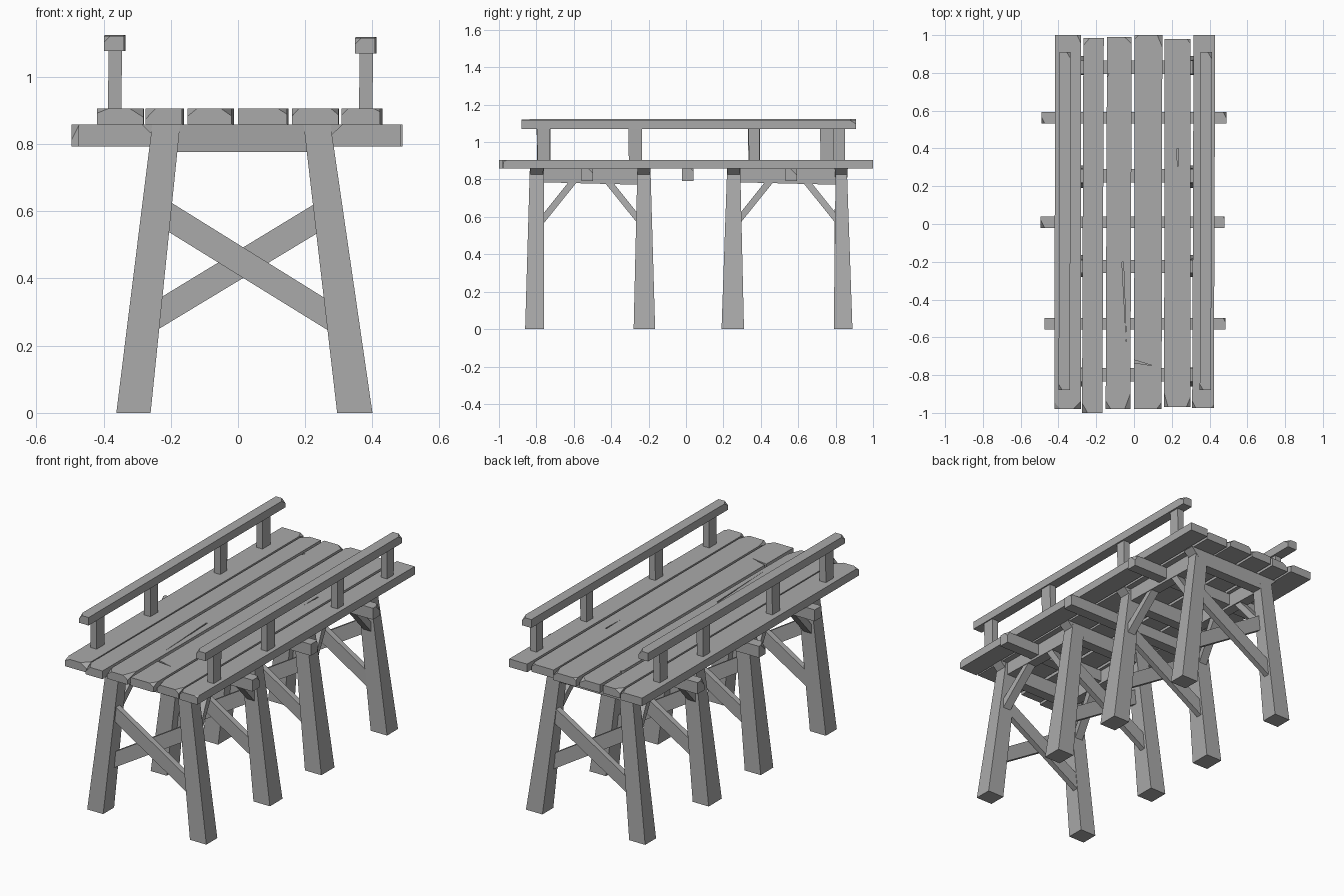
import bpy, bmesh, random
from mathutils import Vector

random.seed(4)
cube = bpy.data.objects.get("Cube")
if cube:
    bpy.data.objects.remove(cube)

wood = bpy.data.materials.new("grey_wood")
wood.use_nodes = True
GREY = (0.4, 0.4, 0.4, 1)
wood.diffuse_color = GREY
wood.node_tree.nodes["Principled BSDF"].inputs["Base Color"].default_value = GREY


def chip(bm, corner, normal, depth):
    """Slice a corner off with a slanted plane."""
    n = Vector(normal).normalized()
    bmesh.ops.bisect_plane(bm, geom=bm.verts[:] + bm.edges[:] + bm.faces[:],
                           plane_co=Vector(corner) - n * depth, plane_no=n, clear_outer=True)
    bmesh.ops.holes_fill(bm, edges=[e for e in bm.edges if e.is_boundary])


def loft(name, start, end, chips=()):
    """Solid between two four-cornered end sections."""
    bm = bmesh.new()
    a = [bm.verts.new(p) for p in start]
    b = [bm.verts.new(p) for p in end]
    bm.faces.new(a)
    bm.faces.new(b)
    for i in range(4):
        j = (i + 1) % 4
        bm.faces.new((a[i], a[j], b[j], b[i]))
    bmesh.ops.recalc_face_normals(bm, faces=bm.faces)
    for c in chips:
        chip(bm, *c)
    bmesh.ops.recalc_face_normals(bm, faces=bm.faces)
    mesh = bpy.data.meshes.new(name)
    bm.to_mesh(mesh)
    bm.free()
    mesh.materials.append(wood)
    obj = bpy.data.objects.new(name, mesh)
    bpy.context.collection.objects.link(obj)
    return obj


def flat(x0, x1, y0, y1, z):
    return [(x0, y0, z), (x1, y0, z), (x1, y1, z), (x0, y1, z)]


def upright(x0, x1, z0, z1, y):
    return [(x0, y, z0), (x1, y, z0), (x1, y, z1), (x0, y, z1)]


def side_on(y0, y1, z0, z1, x):
    return [(x, y0, z0), (x, y1, z0), (x, y1, z1), (x, y0, z1)]


# Deck planks with uneven ends and chipped top corners
planks = []
PLANKS = [(-.42, -.28, -.98, 1), (-.275, -.16, -1, .985), (-.15, -.012, -.98, .99),
          (0, .15, -.98, 1), (.16, .3, -.97, .98), (.308, .43, -.975, 1)]
for x0, x1, y0, y1 in PLANKS:
    chips = []
    for y, sy in ((y0, -1), (y1, 1)):
        for x, sx in ((x0, -1), (x1, 1)):
            if random.random() < .6:
                chips.append(((x, y, .905), (sx * random.uniform(.3, 1), sy * random.uniform(.2, .6), .9),
                              random.uniform(.01, .022)))
    w = random.uniform(0, .008)
    planks.append(loft("deck_plank", upright(x0, x1 - w, .858, .905, y0),
                       upright(x0 + w, x1, .858, .905, y1), chips))


def crack(plank, p, q, width):
    """Cut a tapering split into the top of a plank."""
    p, q = Vector(p), Vector(q)
    side = Vector((p.y - q.y, q.x - p.x)).normalized() * width
    rim = (p, q + side, q - side)
    bm = bmesh.new()
    low = [bm.verts.new((v.x, v.y, .885)) for v in rim]
    top = [bm.verts.new((v.x, v.y, .93)) for v in rim]
    bm.faces.new(low)
    bm.faces.new(top)
    for i in range(3):
        j = (i + 1) % 3
        bm.faces.new((low[i], low[j], top[j], top[i]))
    bmesh.ops.recalc_face_normals(bm, faces=bm.faces)
    mesh = bpy.data.meshes.new("crack_cutter")
    bm.to_mesh(mesh)
    bm.free()
    mesh.materials.append(wood)
    cutter = bpy.data.objects.new("crack_cutter", mesh)
    bpy.context.collection.objects.link(cutter)
    cutter.hide_render = True
    cutter.hide_viewport = True
    mod = plank.modifiers.new("crack", "BOOLEAN")
    mod.operation = "DIFFERENCE"
    mod.solver = "EXACT"
    mod.object = cutter


crack(planks[2], (-.04, -.64), (-.06, -.2), .004)
crack(planks[3], (.1, -.75), (-.01, -.725), .008)
crack(planks[4], (.23, .27), (.232, .4), .004)
crack(planks[2], (-.13, .8), (-.16, .77), .012)

# Long cross bearers under the deck
for x0, x1, y in ((-.475, .485, -.528), (-.495, .48, .01), (-.49, .49, .563)):
    chips = [((sx * .49, y + sy * .03, .858), (sx, sy * .5, .5), .014) for sx, sy in ((-1, -1), (1, 1))]
    loft("cross_bearer", side_on(y - .031, y + .031, .792, .858, x0),
         side_on(y - .031, y + .031, .792, .858, x1), chips)

# Trestles: splayed legs, head beam and crossed braces
TRESTLES = [(-.86, -.76, -.835, -.76), (-.28, -.165, -.26, -.19),
            (.19, .31, .22, .29), (.79, .89, .8, .86)]
for b0, b1, t0, t1 in TRESTLES:
    y = (t0 + t1) / 2
    loft("left_leg", flat(.295, .4, b0, b1, 0), flat(.195, .275, t0, t1, .86))
    loft("right_leg", flat(-.362, -.26, b0, b1, 0), flat(-.255, -.172, t0, t1, .86))
    loft("head_beam", flat(-.2, .225, y - .03, y + .03, .776), flat(-.287, .312, y - .035, y + .035, .858))
    loft("falling_brace", side_on(y - .035, y - .002, .55, .642, -.225),
         side_on(y - .035, y - .002, .235, .325, .285))
    loft("rising_brace", side_on(y + .002, y + .035, .235, .325, -.26),
         side_on(y + .002, y + .035, .54, .632, .245))

# Side beams and knee braces joining each pair of trestles
for y0, y1 in ((-.765, -.255), (.285, .805)):
    for x_top, x_low in ((-.213, -.245), (.235, .27)):
        loft("side_beam", upright(x_top - .03, x_top + .03, .785, .858, y0),
             upright(x_top - .03, x_top + .03, .772, .858, y1))
        for y, s in ((y0, 1), (y1, -1)):
            loft("knee_brace", upright(x_low - .025, x_low + .025, .56, .615, y),
                 [(x_top + dx, y + s * dy, .79) for dx, dy in
                  ((-.025, .185), (.025, .185), (.025, .14), (-.025, .14))])

# Handrails on posts
for side, x, z, posts in (("left", .38, 1.07, (-.76, -.27, .365, .82)),
                          ("right", -.367, 1.076, (-.76, -.27, .365, .755))):
    loft(side + "_handrail", upright(x - .032, x + .028, z, z + .046, -.88),
         upright(x - .028, x + .032, z, z + .048, .91),
         [((x - .03, -.88, z + .047), (-1, -.6, 1), .012), ((x + .03, .91, z + .047), (1, .6, 1), .012)])
    for y in posts:
        w = random.uniform(.028, .036)
        loft(side + "_rail_post", flat(x - .02, x + .02, y - w, y + w, .9),
             flat(x - .018, x + .022, y - w - .003, y + w, z + .01))
